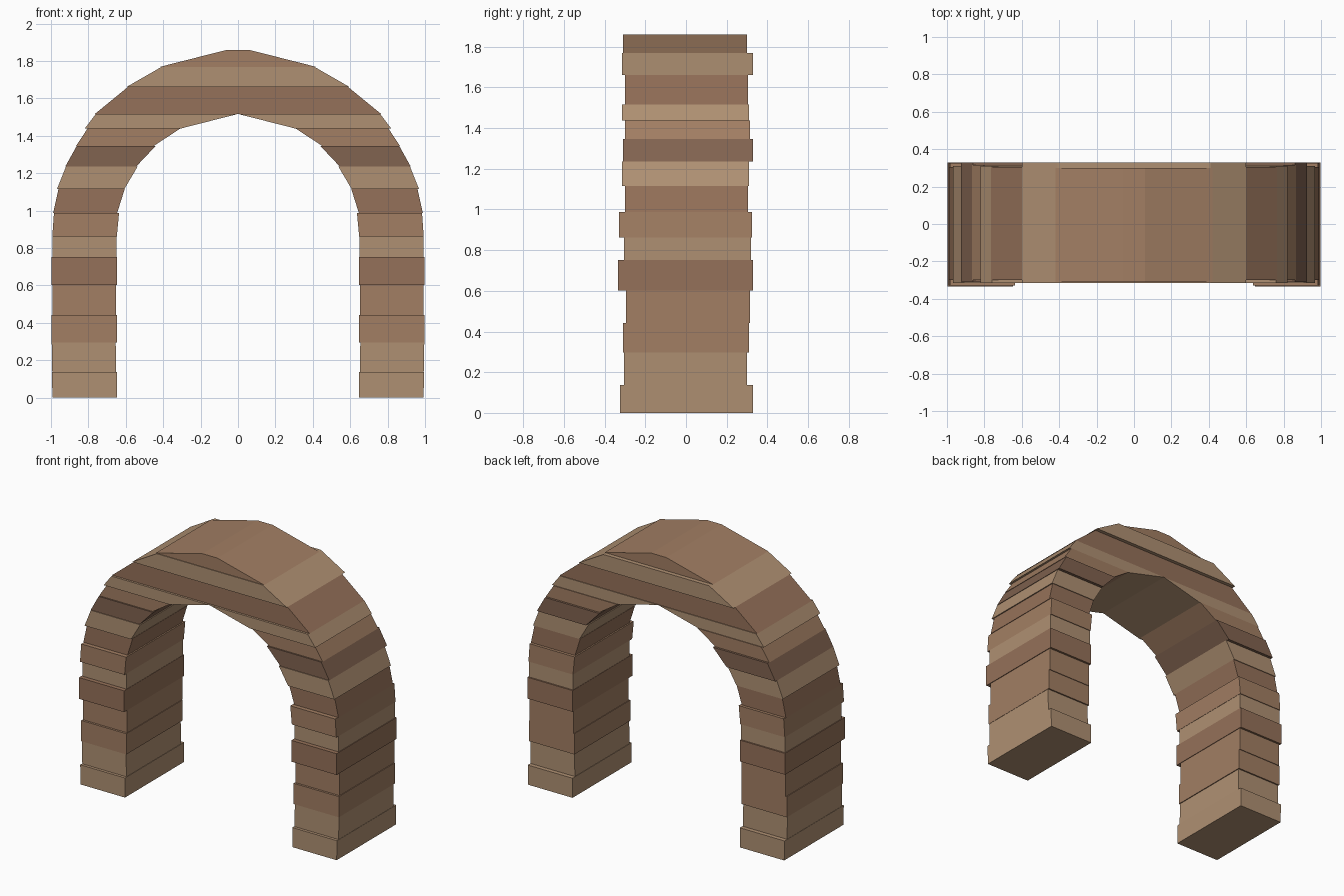
import bpy, bmesh

# Stone colours
def material(name, rgb):
    m = bpy.data.materials.new(name)
    m.diffuse_color = (*rgb, 1)
    return m

TAN = material("tan_stone", (0.43, 0.28, 0.17))
BROWN = material("brown_stone", (0.36, 0.21, 0.125))
RED = material("reddish_stone", (0.30, 0.165, 0.10))
DARK = material("dark_stone", (0.22, 0.125, 0.08))

# Flat front outline (x, z) extruded from y0 to y1
def prism(bm, outline, y0, y1):
    front = [bm.verts.new((x, y0, z)) for x, z in outline]
    back = [bm.verts.new((x, y1, z)) for x, z in outline]
    bm.faces.new(front)
    bm.faces.new(back[::-1])
    n = len(outline)
    for i in range(n):
        j = (i + 1) % n
        bm.faces.new((front[i], back[i], back[j], front[j]))

def stone(name, outlines, y0, y1, mat):
    bm = bmesh.new()
    for o in outlines:
        prism(bm, o, y0, y1)
    bmesh.ops.recalc_face_normals(bm, faces=bm.faces)
    me = bpy.data.meshes.new(name)
    bm.to_mesh(me)
    bm.free()
    me.materials.append(mat)
    ob = bpy.data.objects.new(name, me)
    bpy.context.collection.objects.link(ob)

def flip(outline):
    return [(-x, z) for x, z in outline]

# Paired courses: z0, z1, inner/outer x at bottom, inner/outer x at top, y0, y1
pairs = [
    (0.000, 0.137, 0.648, 0.992, 0.648, 0.995, -0.325, 0.330, TAN),
    (0.137, 0.296, 0.651, 0.993, 0.654, 0.996, -0.305, 0.300, TAN),
    (0.296, 0.441, 0.648, 0.998, 0.648, 0.998, -0.310, 0.310, BROWN),
    (0.441, 0.602, 0.652, 0.993, 0.652, 0.993, -0.295, 0.315, BROWN),
    (0.602, 0.751, 0.648, 0.998, 0.648, 0.998, -0.335, 0.330, RED),
    (0.751, 0.861, 0.650, 0.993, 0.650, 0.993, -0.305, 0.320, TAN),
    (0.861, 0.988, 0.648, 0.993, 0.636, 0.984, -0.330, 0.325, BROWN),
    (0.988, 1.115, 0.646, 0.988, 0.606, 0.960, -0.300, 0.305, RED),
    (1.115, 1.235, 0.608, 0.968, 0.537, 0.920, -0.315, 0.310, TAN),
    (1.235, 1.346, 0.545, 0.924, 0.440, 0.862, -0.310, 0.330, DARK),
    (1.346, 1.438, 0.450, 0.866, 0.310, 0.805, -0.300, 0.315, BROWN),
]
for i, (z0, z1, a0, b0, a1, b1, y0, y1, mat) in enumerate(pairs, 1):
    o = [(a0, z0), (b0, z0), (b1, z1), (a1, z1)]
    stone(f"leg_course_{i:02d}", [o, flip(o)], y0, y1, mat)

# Springing course whose two halves meet at the inner peak
o = [(0.31, 1.438), (0.82, 1.438), (0.76, 1.517), (0, 1.517)]
stone("meeting_course", [o, flip(o)], -0.315, 0.310, TAN)

# Full-width courses closing the arch
spans = [
    ("span_course_lower", 1.517, 1.66, 0.765, 0.590, -0.300, 0.305, RED),
    ("span_course_upper", 1.66, 1.768, 0.598, 0.410, -0.315, 0.330, TAN),
    ("crown_course", 1.768, 1.86, 0.420, 0.058, -0.310, 0.300, BROWN),
]
for name, z0, z1, b0, b1, y0, y1, mat in spans:
    stone(name, [[(-b0, z0), (b0, z0), (b1, z1), (-b1, z1)]], y0, y1, mat)
